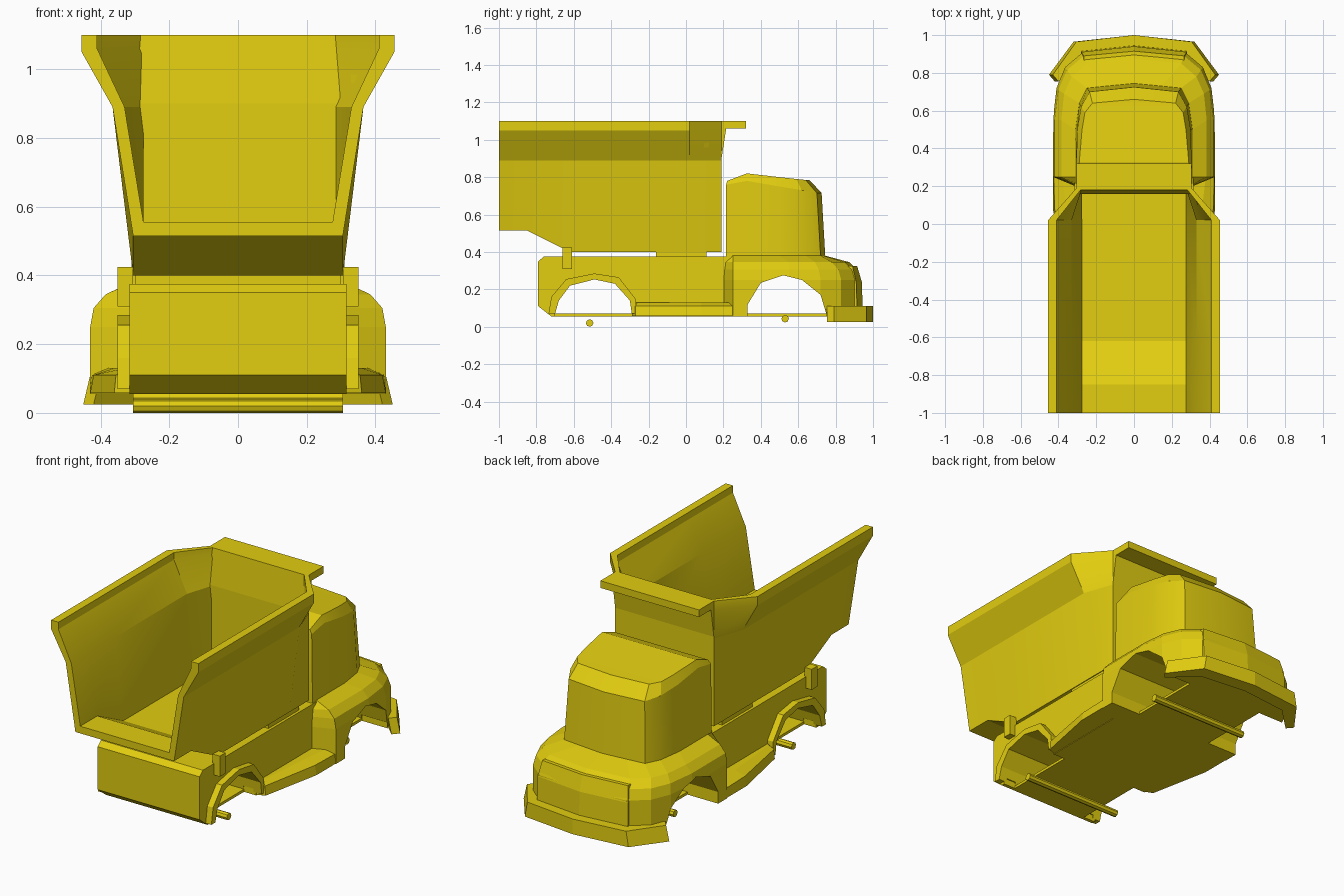
import bpy, bmesh, math

if "Cube" in bpy.data.objects:
    bpy.data.objects.remove(bpy.data.objects["Cube"])

YELLOW = (0.76, 0.61, 0.005, 1)
paint = bpy.data.materials.new("yellow paint")
paint.use_nodes = True
paint.diffuse_color = YELLOW
paint.node_tree.nodes["Principled BSDF"].inputs["Base Color"].default_value = YELLOW


def loft(name, rings, smooth=0, strip_caps=False):
    """Skin a list of equal-length closed 3D rings and cap both ends."""
    bm = bmesh.new()
    loops = [[bm.verts.new(p) for p in ring] for ring in rings]
    n = len(rings[0])
    for a, b in zip(loops, loops[1:]):
        for i in range(n):
            j = (i + 1) % n
            bm.faces.new((a[i], a[j], b[j], b[i]))
    for cap in (loops[0], loops[-1]):
        if strip_caps:
            for i in range(n // 2):
                quad = (cap[i], cap[i + 1], cap[n - 2 - i], cap[n - 1 - i])
                bm.faces.new(list(dict.fromkeys(quad)))
        else:
            bm.faces.new(cap)
    bmesh.ops.recalc_face_normals(bm, faces=bm.faces)
    mesh = bpy.data.meshes.new(name)
    bm.to_mesh(mesh)
    bm.free()
    mesh.materials.append(paint)
    obj = bpy.data.objects.new(name, mesh)
    bpy.context.collection.objects.link(obj)
    if smooth:
        bpy.ops.object.select_all(action='DESELECT')
        obj.select_set(True)
        bpy.context.view_layer.objects.active = obj
        bpy.ops.object.shade_smooth_by_angle(angle=math.radians(smooth))
    return obj


def mirrored(half):
    """Complete a half outline across x = 0."""
    return half + [(-p[0], *p[1:]) for p in reversed(half) if p[0] > 0]


def level(half, z):
    return [(x, y, z) for x, y in mirrored(half)]


def prism(name, yz, x0, x1):
    return loft(name, [[(x, y, z) for y, z in yz] for x in (x0, x1)])


def box(name, x0, x1, y0, y1, z0, z1):
    return prism(name, [(y0, z0), (y1, z0), (y1, z1), (y0, z1)], x0, x1)


def cut(obj, cutters):
    bpy.context.view_layer.objects.active = obj
    for c in cutters:
        c.hide_render = True
        mod = obj.modifiers.new("cut", 'BOOLEAN')
        mod.operation, mod.solver, mod.object = 'DIFFERENCE', 'EXACT', c
        bpy.ops.object.modifier_apply(modifier=mod.name)
        bpy.data.objects.remove(c)


def wheel_cutters(arch):
    """An arch tunnel over the floor, and side notches through the floor."""
    y0, y1 = arch[0][0], arch[-1][0]
    return [prism("arch_cutter", arch, -0.6, 0.6),
            box("notch_cutter", 0.24, 0.6, y0, y1, 0, 0.09),
            box("notch_cutter", -0.6, -0.24, y0, y1, 0, 0.09)]


# Rear body with wheel arches
rear_arch = [(-0.70, 0.07), (-0.68, 0.14), (-0.62, 0.22), (-0.49, 0.253),
             (-0.38, 0.23), (-0.30, 0.14), (-0.29, 0.07)]
body = prism("rear_body", [(-0.79, 0.11), (-0.72, 0.055), (0.25, 0.055),
                           (0.25, 0.375), (-0.76, 0.375), (-0.79, 0.35)], -0.315, 0.315)
cut(body, wheel_cutters(rear_arch))

# Flared lips around the rear arches, and stakes behind them
lip_outer = [(-0.735, 0.07), (-0.72, 0.16), (-0.64, 0.255), (-0.49, 0.285),
             (-0.36, 0.265), (-0.27, 0.15), (-0.265, 0.07)]
for side, s in (("left", 1), ("right", -1)):
    loft(side + "_rear_arch_lip",
         [[(s * x, y, z) for y, z in rear_arch + lip_outer[::-1]] for x in (0.30, 0.35)])
    box(side + "_stake", s * 0.305, s * 0.35, -0.66, -0.61, 0.31, 0.425)

# Running boards
loft("running_boards", [
    level([(0.31, -0.29), (0.36, -0.27), (0.43, 0.08), (0.43, 0.25)], 0.058),
    level([(0.31, -0.29), (0.355, -0.27), (0.42, 0.08), (0.425, 0.25)], 0.11),
    level([(0.31, -0.28), (0.33, -0.26), (0.36, 0.08), (0.38, 0.25)], 0.13)])

# Hood with front fenders
wide = [(0.31, 0.20), (0.43, 0.25), (0.43, 0.55), (0.41, 0.72),
        (0.365, 0.83), (0.27, 0.91), (0, 0.935)]
hood = loft("hood", [
    level(wide, 0.055),
    level(wide, 0.25),
    level([(0.31, 0.205), (0.42, 0.25), (0.42, 0.55), (0.40, 0.71),
           (0.355, 0.815), (0.265, 0.89), (0, 0.915)], 0.305),
    level([(0.31, 0.21), (0.385, 0.25), (0.385, 0.55), (0.37, 0.69),
           (0.33, 0.78), (0.25, 0.85), (0, 0.875)], 0.345),
    level([(0.305, 0.215), (0.31, 0.25), (0.31, 0.5), (0.29, 0.64),
           (0.25, 0.72), (0.15, 0.735), (0, 0.745)], 0.38)])
cut(hood, wheel_cutters([(0.33, 0.07), (0.33, 0.12), (0.40, 0.235), (0.52, 0.275),
                         (0.62, 0.25), (0.72, 0.17), (0.75, 0.07)]))

# Grille panel
loft("grille_panel", [
    level([(0.28, 0.86), (0.28, 0.915), (0, 0.945)], 0.09),
    level([(0.28, 0.85), (0.28, 0.91), (0, 0.94)], 0.24),
    level([(0.265, 0.83), (0.265, 0.89), (0, 0.915)], 0.325)])

# Wrap-around bumper
loft("bumper", [
    level([(0.45, 0.79), (0.32, 0.965), (0, 1.0)], 0.025)[:5]
    + level([(0.42, 0.755), (0.28, 0.89), (0, 0.92)], 0.025)[::-1],
    level([(0.43, 0.79), (0.305, 0.965), (0, 1.0)], 0.11)
    + level([(0.40, 0.755), (0.265, 0.89), (0, 0.92)], 0.11)[::-1]])

# Cab
loft("cab", [
    level([(0.31, 0.215), (0.31, 0.325), (0.31, 0.5), (0.29, 0.64),
           (0.25, 0.72), (0, 0.745)], 0.37),
    mirrored([(0.305, 0.215, 0.76), (0.305, 0.325, 0.78), (0.30, 0.5, 0.75),
              (0.28, 0.62, 0.73), (0.235, 0.70, 0.715), (0, 0.725, 0.715)]),
    mirrored([(0.29, 0.22, 0.78), (0.29, 0.325, 0.82), (0.275, 0.5, 0.80),
              (0.26, 0.59, 0.79), (0.22, 0.64, 0.785), (0, 0.66, 0.785)])],
     smooth=22, strip_caps=True)


# Dump bed: U-shaped sections, flared at the rim, straight at the front
def bed_section(y, bottom, flared=True):
    floor = bottom + 0.04
    if flared:
        half = [(0.305, bottom), (0.365, 0.89), (0.455, 1.05), (0.455, 1.10),
                (0.41, 1.10), (0.41, 1.06), (0.33, 0.89), (0.275, floor)]
    else:
        half = [(0.305, bottom), (0.305, 0.89), (0.305, 1.05), (0.305, 1.10),
                (0.275, 1.10), (0.275, 1.06), (0.275, 0.89), (0.275, floor)]
    return [(x, y, z) for x, z in mirrored(half)]


loft("dump_bed", [bed_section(-1, 0.515), bed_section(-0.85, 0.515),
                  bed_section(-0.62, 0.40), bed_section(0.02, 0.40),
                  bed_section(0.19, 0.40, flared=False)], smooth=18)
prism("bed_front_wall", [(0.16, 0.40), (0.19, 0.40), (0.19, 0.90), (0.215, 1.06),
                         (0.215, 1.10), (0.18, 1.10), (0.16, 0.90)], -0.305, 0.305)
box("bed_canopy", -0.305, 0.305, 0.18, 0.32, 1.06, 1.10)
box("bed_mount", -0.30, 0.30, -0.16, 0.11, 0.36, 0.41)

# Axles
for name, y, z in (("rear_axle", -0.515, 0.02), ("front_axle", 0.53, 0.043)):
    ring = [(y + 0.02 * math.cos(a * math.pi / 4), z + 0.02 * math.sin(a * math.pi / 4))
            for a in range(8)]
    prism(name, ring, -0.305, 0.305)
